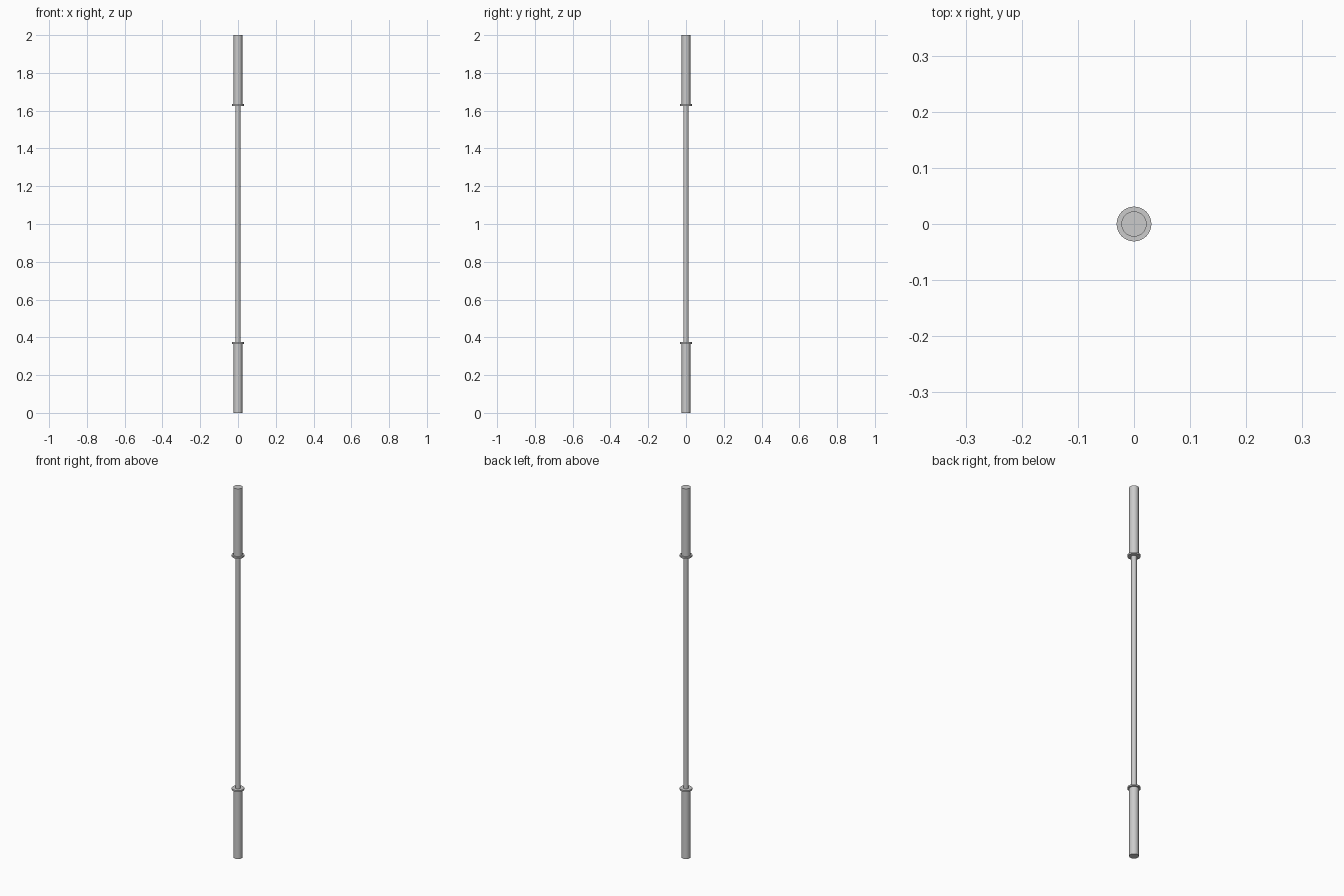
import bpy

if "Cube" in bpy.data.objects:
    bpy.data.objects.remove(bpy.data.objects["Cube"])

SIDES = 32
LENGTH = 2.0


def rod(name, radius, z0, z1):
    """Smooth vertical cylinder between two heights."""
    bpy.ops.mesh.primitive_cylinder_add(vertices=SIDES, radius=radius, depth=z1 - z0,
                                        location=(0, 0, (z0 + z1) / 2))
    ob = bpy.context.object
    ob.name = name
    bpy.ops.object.shade_smooth_by_angle()
    return ob


# Thin grip shaft, running just into both collars
rod("shaft", 0.013, 0.37, LENGTH - 0.37)

# Thick sleeve and thin collar disc at each end, mirrored about mid height
for end in ("lower", "upper"):
    for part, radius, z0, z1 in (("sleeve", 0.0225, 0.0, 0.37),
                                 ("collar", 0.031, 0.366, 0.374)):
        if end == "upper":
            z0, z1 = LENGTH - z1, LENGTH - z0
        rod(f"{end}_{part}", radius, z0, z1)
